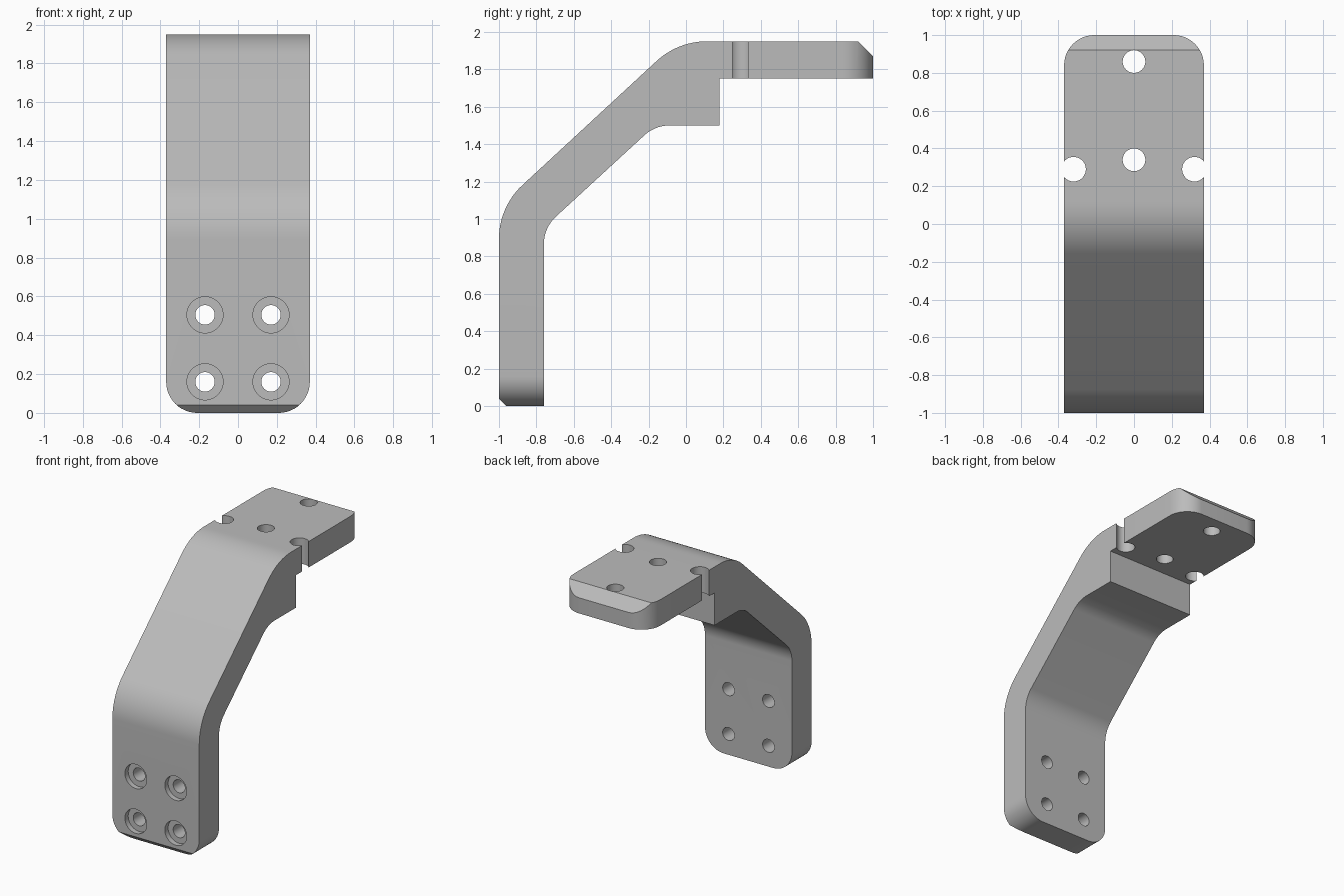
import bpy, bmesh, math
from mathutils import Vector, Matrix

if "Cube" in bpy.data.objects:
    bpy.data.objects.remove(bpy.data.objects["Cube"], do_unlink=True)

HALF_WIDTH = 0.37
CORNER_RADIUS = 0.16

# One satin grey metal
metal = bpy.data.materials.new("grey metal")
metal.use_nodes = True
grey = (0.5, 0.5, 0.5, 1)
metal.diffuse_color = grey
metal.node_tree.nodes["Principled BSDF"].inputs["Base Color"].default_value = grey


def fillet(corners, steps=12):
    """Turn (y, z, radius) corners into an outline with tangent arcs."""
    outline = []
    for i, (y, z, r) in enumerate(corners):
        p = Vector((y, z))
        if r == 0:
            outline.append(p)
            continue
        a = (Vector(corners[i - 1][:2]) - p).normalized()
        b = (Vector(corners[(i + 1) % len(corners)][:2]) - p).normalized()
        half = a.angle(b) / 2
        centre = p + (a + b).normalized() * r / math.sin(half)
        start = p + a * r / math.tan(half) - centre
        end = p + b * r / math.tan(half) - centre
        sweep = math.pi - 2 * half
        for k in range(steps + 1):
            t = k / steps
            arc = (start * math.sin((1 - t) * sweep) + end * math.sin(t * sweep)) / math.sin(sweep)
            outline.append(centre + arc)
    return outline


def make_object(name, bm):
    bmesh.ops.recalc_face_normals(bm, faces=bm.faces)
    mesh = bpy.data.meshes.new(name)
    bm.to_mesh(mesh)
    bm.free()
    mesh.materials.append(metal)
    obj = bpy.data.objects.new(name, mesh)
    bpy.context.collection.objects.link(obj)
    return obj


def extrude_profile(outline, half):
    """Extrude a side outline across the width."""
    bm = bmesh.new()
    face = bm.faces.new([bm.verts.new((-half, y, z)) for y, z in outline])
    moved = bmesh.ops.extrude_face_region(bm, geom=[face])["geom"]
    bmesh.ops.translate(bm, vec=(2 * half, 0, 0),
                        verts=[v for v in moved if isinstance(v, bmesh.types.BMVert)])
    return bm


def cylinder(centre, radius, depth, along_y=False):
    bm = bmesh.new()
    turn = Matrix.Rotation(math.pi / 2, 4, "X") if along_y else Matrix()
    bmesh.ops.create_cone(bm, cap_ends=True, segments=48, radius1=radius, radius2=radius,
                          depth=depth, matrix=Matrix.Translation(centre) @ turn)
    return make_object("hole_cutter", bm)


# Bent bracket body
profile = fillet([
    (-1, 0, 0), (-1, 1.065, 0.39), (-0.043, 1.95, 0.4), (1, 1.95, 0), (1, 1.75, 0),
    (0.18, 1.75, 0), (0.18, 1.5, 0), (-0.165, 1.5, 0.2), (-0.76, 0.953, 0.2), (-0.76, 0, 0),
])
bm = extrude_profile(profile, HALF_WIDTH)

# Rounded corners at both free ends
ends = []
for e in bm.edges:
    a, b = (v.co for v in e.verts)
    if abs(a.x - b.x) < 0.001 and (max(a.z, b.z) < 0.001 or min(a.y, b.y) > 0.999):
        ends.append(e)
bmesh.ops.bevel(bm, geom=ends, offset=CORNER_RADIUS, offset_type="OFFSET",
                segments=12, profile=0.5, affect="EDGES")
bracket = make_object("bracket", bm)

# Chamfers on the end edges
cutters = []
for triangle in ([(0.82, 2.05), (1.1, 1.77), (1.1, 2.05)],
                 [(-1.1, 0.14), (-0.86, -0.1), (-1.1, -0.1)]):
    cutters.append(make_object("chamfer_cutter", extrude_profile(triangle, 0.5)))

# Counterbored bolt holes in the upright, notches in the top plate
for x in (-1, 1):
    for z in (0.16, 0.505):
        cutters.append(cylinder((0.17 * x, -0.88, z), 0.05, 0.5, True))
        cutters.append(cylinder((0.17 * x, -1.03, z), 0.093, 0.14, True))
    cutters.append(cylinder((0.32 * x, 0.29, 1.85), 0.065, 0.5))

# Centre holes in the top plate
for y in (0.34, 0.86):
    cutters.append(cylinder((0, y, 1.85), 0.06, 0.5))

# Apply the cuts
bpy.context.view_layer.objects.active = bracket
for cutter in cutters:
    cutter.hide_render = True
    cut = bracket.modifiers.new("cut", "BOOLEAN")
    cut.operation = "DIFFERENCE"
    cut.solver = "EXACT"
    cut.object = cutter
    bpy.ops.object.modifier_apply(modifier=cut.name)
    bpy.data.objects.remove(cutter, do_unlink=True)

# Smooth bends, crisp edges
bpy.ops.object.select_all(action="DESELECT")
bracket.select_set(True)
bpy.ops.object.shade_smooth_by_angle(angle=math.radians(25))
